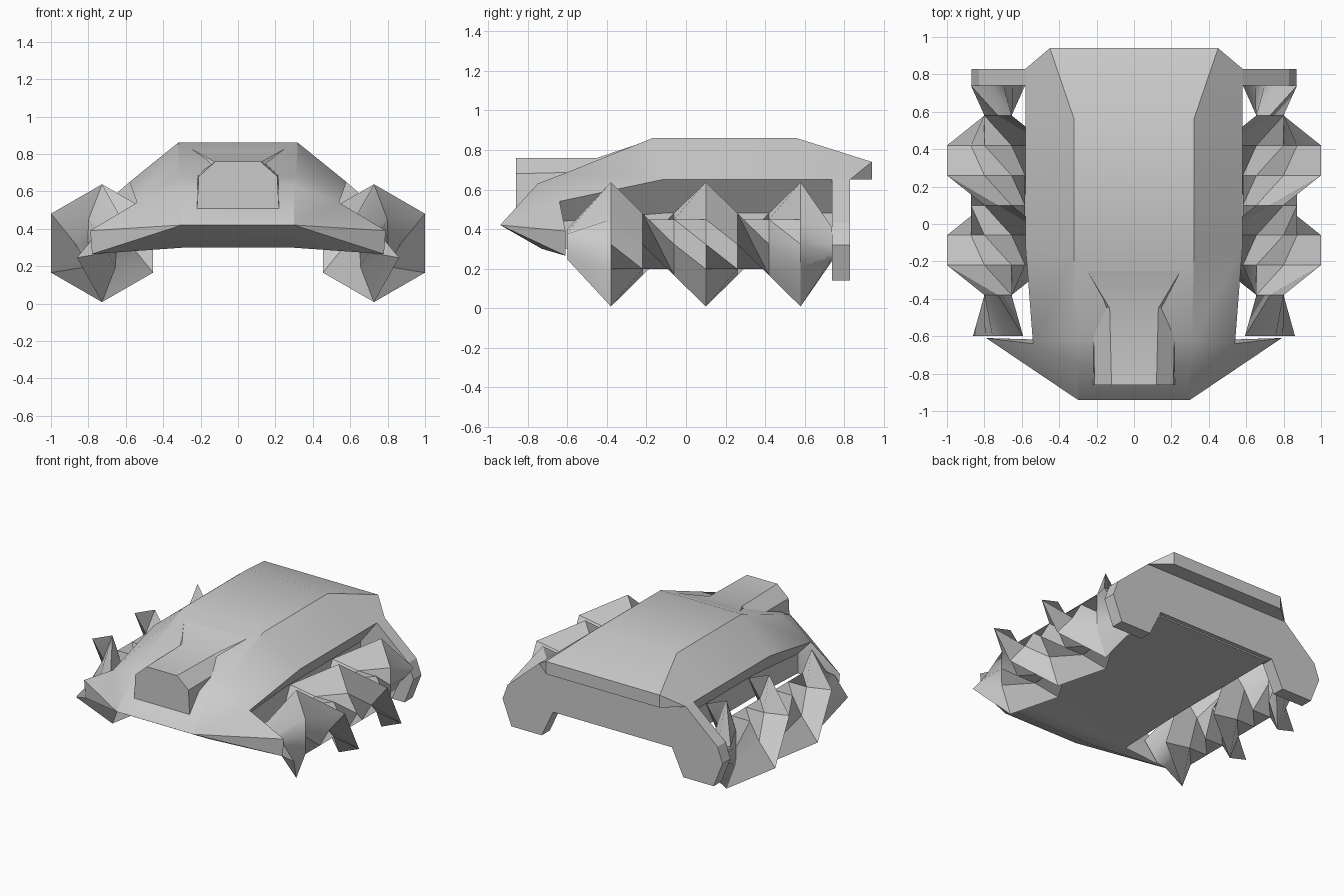
import bpy, bmesh
from math import sin, cos, radians

if "Cube" in bpy.data.objects:
    bpy.data.objects.remove(bpy.data.objects["Cube"])


def loft(name, rings, smooth=30, mirrored=False):
    """Skin closed rings of points, cap both ends, weld collapsed points."""
    bm = bmesh.new()
    rows = [[bm.verts.new(p) for p in r] for r in rings]
    n = len(rows[0])
    for a, b in zip(rows, rows[1:]):
        for i in range(n):
            j = (i + 1) % n
            bm.faces.new((a[i], a[j], b[j], b[i]))
    bm.faces.new(rows[0])
    bm.faces.new(rows[-1][::-1])
    bmesh.ops.remove_doubles(bm, verts=bm.verts, dist=0.0005)
    bmesh.ops.dissolve_degenerate(bm, edges=bm.edges, dist=0.0005)
    bmesh.ops.recalc_face_normals(bm, faces=bm.faces)
    me = bpy.data.meshes.new(name)
    bm.to_mesh(me)
    bm.free()
    ob = bpy.data.objects.new(name, me)
    bpy.context.collection.objects.link(ob)
    if mirrored:
        ob.modifiers.new("mirror", 'MIRROR').use_mirror_merge = False
    if smooth:
        bpy.context.view_layer.objects.active = ob
        ob.select_set(True)
        bpy.ops.object.shade_smooth_by_angle(angle=radians(smooth))
        ob.select_set(False)
    return ob


def both(half):
    return half + [(-x, y, z) for x, y, z in reversed(half)]


# Hull: half sections (shoulder, side edge, undercut, wall foot, belly) nose to tail
nose = (.3, -.94, .42)


def under(y):
    return [(.45, y, .48), (.45, y, .32), (.28, y, .32)]


hull = [
    [nose] * 5,
    [(.3, -.75, .63), (.54, -.64, .54), (.79, -.61, .39), (.78, -.61, .265), (.28, -.73, .3)],
    [(.31, -.62, .68), (.54, -.64, .54), (.45, -.62, .44), (.45, -.62, .3), (.28, -.62, .3)],
    [(.32, -.17, .86), (.58, -.12, .65)] + under(-.12),
    [(.32, .56, .86), (.58, .56, .65)] + under(.56),
    [(.45, .94, .74), (.58, .83, .65)] + under(.8),
    [(.45, .94, .65), (.58, .83, .65)] + under(.8),
    [(.45, .8, .65), (.58, .83, .65)] + under(.8),
]
loft("hull", [both(h) for h in hull])

# Cockpit block on the nose, fairing back into the deck
cab = []
for y, pts in ((-.86, [(.22, .49), (.21, .68), (.12, .76)]),
               (-.45, [(.23, .49), (.22, .69), (.13, .76)]),
               (-.2, [(.3, .5), (.3, .8), (.28, .845)])):
    cab.append(both([(x, y, z) for x, z in pts]))
loft("cockpit", cab)

# Rear plate with a foot carrying each screw
plate = [(.58, .65), (.83, .43), (.87, .32), (.8, .14), (.56, .14), (.47, .33)]
loft("rear_plate", [both([(x, y, z) for x, z in plate]) for y in (.74, .83)], smooth=0)

# Twin-bladed drive screws: a hexagonal core with two blades, 60 degrees per step
CX, CZ, CORE, TIP = .727, .323, .145, .315


def screw_ring(y, turn, tip, core, side):
    spec = [(90, tip), (120, core), (180, side), (240, core),
            (270, tip), (300, core), (0, side), (60, core)]
    return [(CX + r * cos(radians(a + turn)), y, CZ + r * sin(radians(a + turn)))
            for a, r in spec]


rings = [screw_ring(-.6, 240, .155, .07, .06)]
for k in range(7):
    end = k in (0, 6)
    rings.append(screw_ring(-.38 + .16 * k, 180 - 60 * k, TIP, CORE, .075 if end else CORE))
rings.append(screw_ring(.74, 180 - 60 * 7, .167, .08, .06))
loft("drive_screw", rings, smooth=30, mirrored=True)
